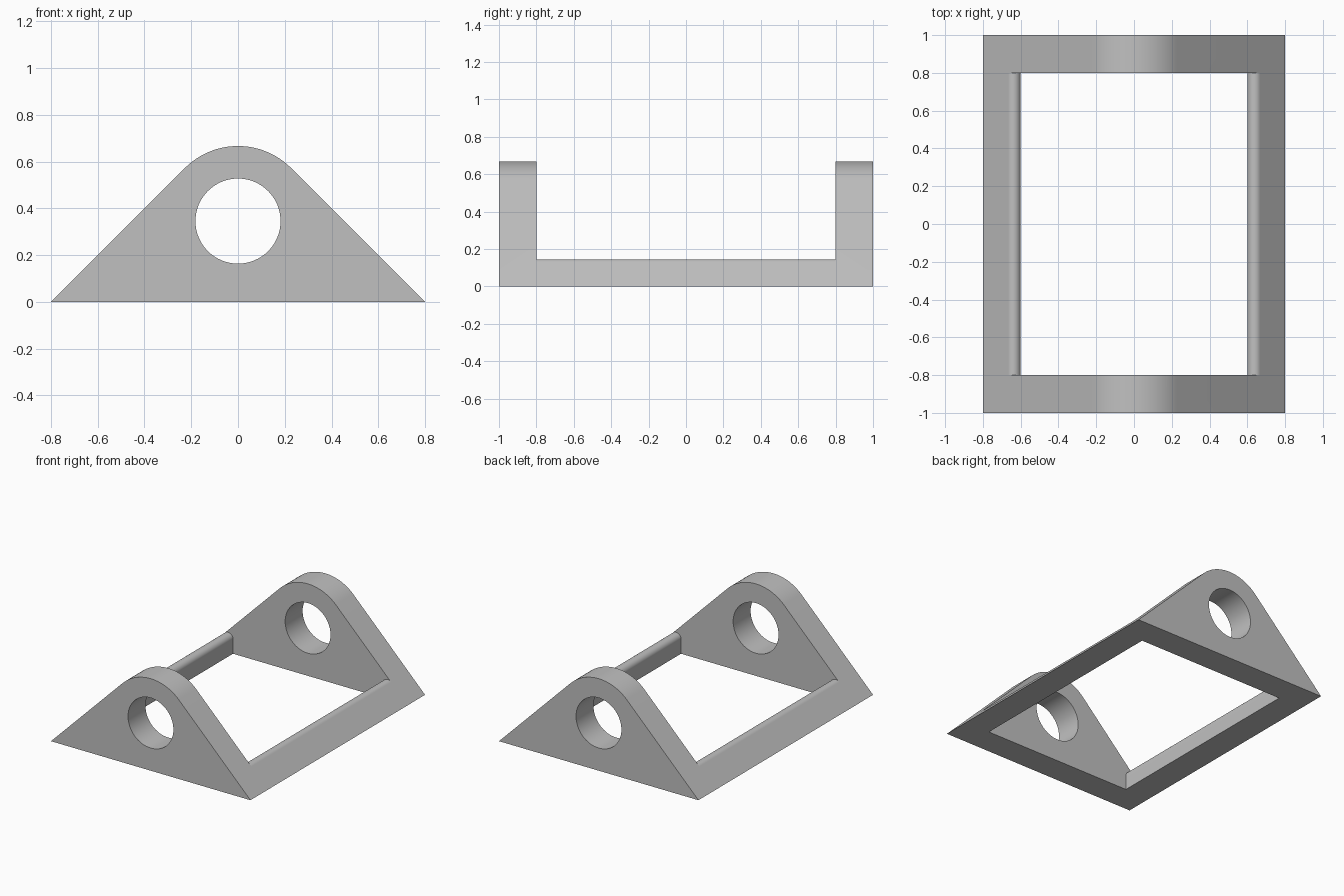
import bpy, bmesh
from math import cos, sin, radians, sqrt

if "Cube" in bpy.data.objects:
    bpy.data.objects.remove(bpy.data.objects["Cube"])

grey = bpy.data.materials.new("plain grey")
grey.use_nodes = True
COLOUR = (0.53, 0.53, 0.53, 1)
grey.diffuse_color = COLOUR
grey.node_tree.nodes["Principled BSDF"].inputs["Base Color"].default_value = COLOUR


def arc(cx, cz, r, start, end, n):
    """Points in the xz plane along an arc, angles in degrees."""
    angles = [radians(start + (end - start) * i / n) for i in range(n + 1)]
    return [(cx + r * cos(a), cz + r * sin(a)) for a in angles]


def prism(name, profile, half_depth):
    """Extrude an xz profile along y, centred on y = 0."""
    bm = bmesh.new()
    face = bm.faces.new([bm.verts.new((x, -half_depth, z)) for x, z in profile])
    ext = bmesh.ops.extrude_face_region(bm, geom=[face], use_keep_orig=True)
    verts = [v for v in ext["geom"] if isinstance(v, bmesh.types.BMVert)]
    bmesh.ops.translate(bm, verts=verts, vec=(0, 2 * half_depth, 0))
    bmesh.ops.recalc_face_normals(bm, faces=bm.faces)
    mesh = bpy.data.meshes.new(name)
    bm.to_mesh(mesh)
    bm.free()
    mesh.materials.append(grey)
    obj = bpy.data.objects.new(name, mesh)
    bpy.context.collection.objects.link(obj)
    return obj


def cut(target, cutter):
    """Subtract the cutter from the target and remove it."""
    cutter.hide_render = True
    mod = target.modifiers.new("cut", 'BOOLEAN')
    mod.operation, mod.solver, mod.object = 'DIFFERENCE', 'EXACT', cutter
    bpy.context.view_layer.objects.active = target
    bpy.ops.object.modifier_apply(modifier=mod.name)
    bpy.data.objects.remove(cutter)


# Rounded triangular body with 45 degree flanks
HALF_W, TOP = 0.8, 0.667
crown_r = (HALF_W - TOP) / (sqrt(2) - 1)
crown_z = TOP - crown_r
body = prism("bracket_frame",
             [(-HALF_W, 0), (HALF_W, 0)] + arc(0, crown_z, crown_r, 45, 135, 32), 1)

# Round hole through both end plates
cut(body, prism("hole_cutter", arc(0, crown_z, 0.182, 0, 360, 64)[:-1], 1.2))

# Middle opening, leaving two side rails with rounded inner tops
INNER, FILLET = 0.6, 0.039
fillet_z = HALF_W - INNER - FILLET * (1 + sqrt(2))
right = [(INNER, -0.1)] + arc(INNER + FILLET, fillet_z, FILLET, 180, 45, 20)
right.append((right[-1][0], 1))
left = [(-x, z) for x, z in reversed(right)]
cut(body, prism("opening_cutter", right + left, 0.8))

# Smooth curved surfaces, sharp edges kept
bpy.ops.object.select_all(action='DESELECT')
body.select_set(True)
bpy.context.view_layer.objects.active = body
bpy.ops.object.shade_smooth_by_angle(angle=radians(30))
